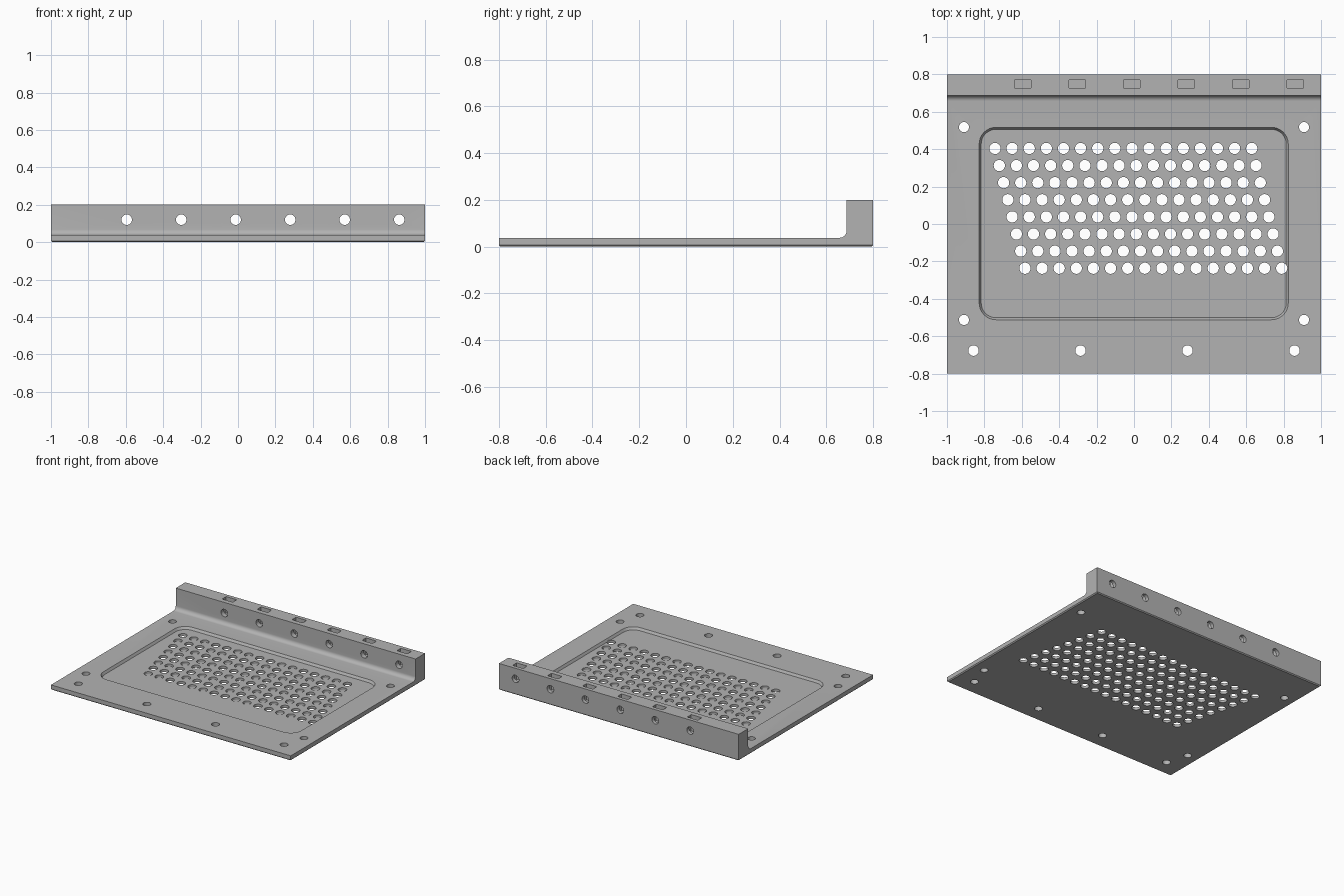
import bpy
import bmesh
import math
from mathutils import Matrix, Vector

scene_cube = bpy.data.objects.get("Cube")
if scene_cube:
    bpy.data.objects.remove(scene_cube, do_unlink=True)

PLATE = 0.038      # plate thickness
HEIGHT = 0.2       # flange height
FLANGE_Y = 0.687   # inner face of the flange
FILLET = 0.03

grey = bpy.data.materials.new("Plain grey")
grey.use_nodes = True
colour = (0.45, 0.45, 0.45, 1)
grey.diffuse_color = colour
grey.node_tree.nodes["Principled BSDF"].inputs["Base Color"].default_value = colour


def make_object(name, bm):
    bmesh.ops.recalc_face_normals(bm, faces=bm.faces)
    mesh = bpy.data.meshes.new(name)
    bm.to_mesh(mesh)
    bm.free()
    mesh.materials.append(grey)
    obj = bpy.data.objects.new(name, mesh)
    bpy.context.collection.objects.link(obj)
    return obj


def arc(cx, cy, radius, start, end, steps):
    angles = [math.radians(start + (end - start) * i / steps) for i in range(steps + 1)]
    return [(cx + radius * math.cos(a), cy + radius * math.sin(a)) for a in angles]


def rounded_rect(x0, x1, y0, y1, r, steps=8):
    return (arc(x1 - r, y1 - r, r, 0, 90, steps) + arc(x0 + r, y1 - r, r, 90, 180, steps)
            + arc(x0 + r, y0 + r, r, 180, 270, steps) + arc(x1 - r, y0 + r, r, 270, 360, steps))


def loft(bm, lower, z0, upper, z1):
    a = [bm.verts.new((x, y, z0)) for x, y in lower]
    b = [bm.verts.new((x, y, z1)) for x, y in upper]
    n = len(a)
    bm.faces.new(a[::-1])
    bm.faces.new(b)
    for i in range(n):
        j = (i + 1) % n
        bm.faces.new((a[i], a[j], b[j], b[i]))


def hole(bm, centre, radius, depth, rotation=Matrix()):
    bmesh.ops.create_cone(bm, cap_ends=True, segments=32, radius1=radius, radius2=radius,
                          depth=depth, matrix=Matrix.Translation(Vector(centre)) @ rotation)


def cut(target, name, bm):
    cutter = make_object(name, bm)
    cutter.hide_render = True
    mod = target.modifiers.new(name, 'BOOLEAN')
    mod.operation = 'DIFFERENCE'
    mod.solver = 'EXACT'
    mod.object = cutter
    bpy.context.view_layer.objects.active = target
    bpy.ops.object.modifier_apply(modifier=mod.name)
    bpy.data.objects.remove(cutter, do_unlink=True)


# Plate and flange: one L profile with an inner fillet, swept across x
fillet = arc(FLANGE_Y - FILLET, PLATE + FILLET, FILLET, -90, 0, 8)
profile = [(-0.8, 0), (0.8, 0), (0.8, HEIGHT), (FLANGE_Y, HEIGHT)] + fillet[::-1] + [(-0.8, PLATE)]
bm = bmesh.new()
section = bm.faces.new([bm.verts.new((-1, y, z)) for y, z in profile])
swept = bmesh.ops.extrude_face_region(bm, geom=[section])
bmesh.ops.translate(bm, vec=(2, 0, 0),
                    verts=[v for v in swept["geom"] if isinstance(v, bmesh.types.BMVert)])
bmesh.ops.recalc_face_normals(bm, faces=bm.faces)
bottom = [e for e in bm.edges if all(v.co.z < 0.001 for v in e.verts)]
bmesh.ops.bevel(bm, geom=bottom, offset=0.007, segments=1, affect='EDGES')
panel = make_object("flanged_vent_panel", bm)

# Shallow recess with sloped walls
bm = bmesh.new()
rim = rounded_rect(-0.828, 0.825, -0.512, 0.517, 0.09)
floor = rounded_rect(-0.817, 0.814, -0.501, 0.506, 0.079)
loft(bm, floor, PLATE - 0.018, rim, PLATE)
loft(bm, rim, PLATE, rim, PLATE + 0.02)
bmesh.ops.remove_doubles(bm, verts=bm.verts, dist=0.0001)
inner = [f for f in bm.faces if len(f.verts) > 4 and abs(f.calc_center_median().z - PLATE) < 0.001]
bmesh.ops.delete(bm, geom=inner, context='FACES_ONLY')
cut(panel, "recess_cutter", bm)

# Skewed vent grid and mounting holes
bm = bmesh.new()
PITCH = 0.0915
for row in range(8):
    for col in range(16):
        hole(bm, (-0.743 + row * PITCH / 4 + col * PITCH, 0.404 - row * PITCH, 0), 0.03, 0.2)
for x in (-0.909, 0.909):
    for y in (-0.513, 0.518):
        hole(bm, (x, y, 0), 0.027, 0.2)
for i in range(4):
    hole(bm, (-0.858 + 0.572 * i, -0.677, 0), 0.028, 0.2)
cut(panel, "vent_cutter", bm)

# Flange bolt holes and the nut pockets above them
bolts = [-0.595 + 0.2914 * i for i in range(6)]
bm = bmesh.new()
for x in bolts:
    hole(bm, (x, 0.745, 0.12), 0.028, 0.3, Matrix.Rotation(math.pi / 2, 4, 'X'))
cut(panel, "bolt_cutter", bm)

bm = bmesh.new()
for x in bolts:
    slot = rounded_rect(x - 0.044, x + 0.044, 0.724, 0.772, 0.006, 3)
    loft(bm, slot, 0.077, slot, HEIGHT + 0.05)
cut(panel, "pocket_cutter", bm)

# Smooth curved walls, keep sharp edges
bpy.ops.object.select_all(action='DESELECT')
panel.select_set(True)
bpy.context.view_layer.objects.active = panel
bpy.ops.object.shade_smooth_by_angle(angle=math.radians(30))
